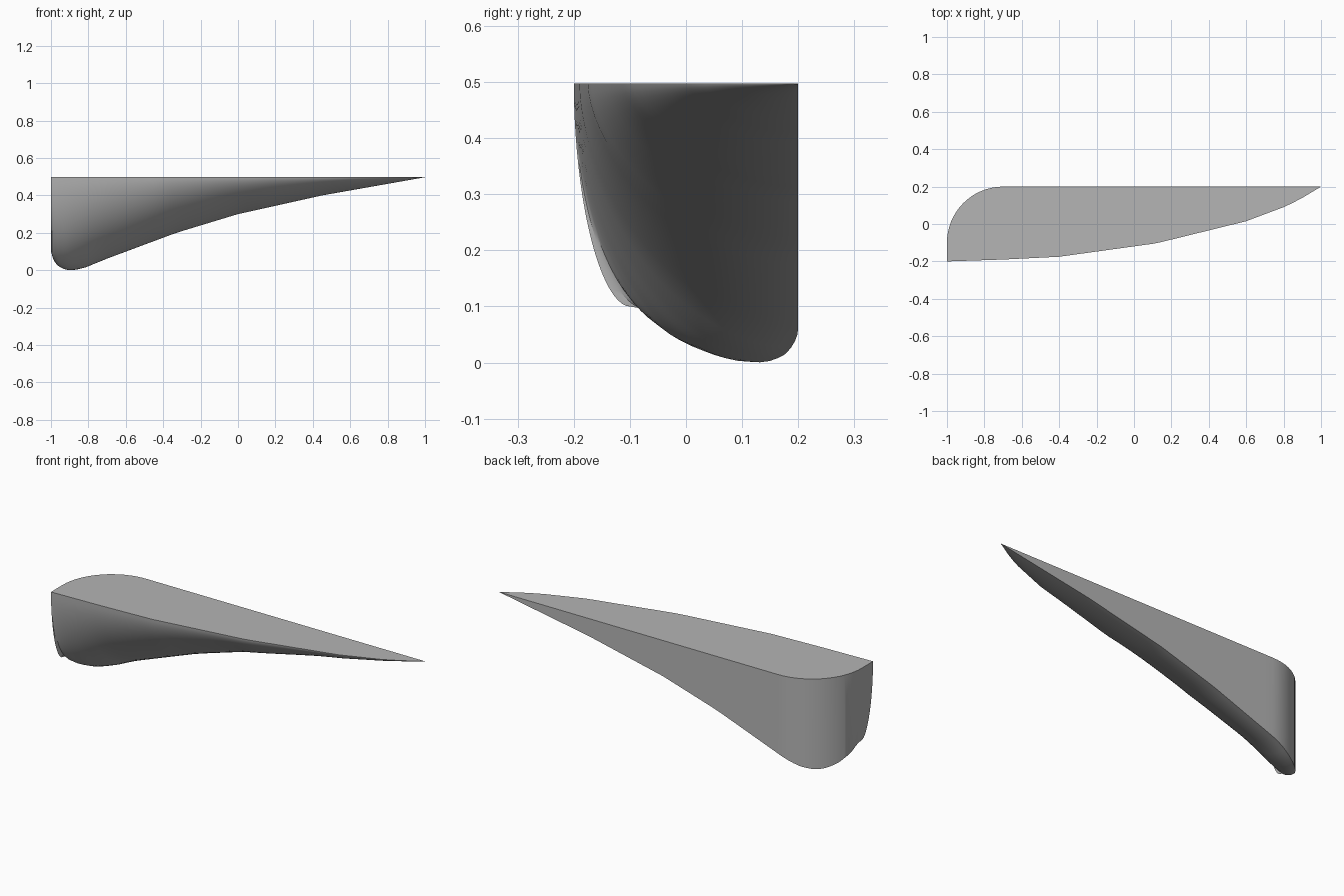
import bpy
import bmesh
from math import cos, sin, pi, sqrt, radians

if "Cube" in bpy.data.objects:
    bpy.data.objects.remove(bpy.data.objects["Cube"])

TOP = 0.497
RADIUS = 0.3        # rounded rear corner
CORNER = -0.7       # where the straight back wall begins
ROWS = 20

# Front rim seen in plan (x, y) and keel line of the back wall (x, z)
FRONT_RIM = [(-1, -0.2), (-0.7, -0.19), (-0.4, -0.175), (0.12, -0.103),
             (0.6, 0.015), (0.8, 0.09), (0.88, 0.128), (1, 0.2)]
KEEL = [(-1, 0.1), (-0.985, 0.05), (-0.96, 0.02), (-0.92, 0.002), (-0.88, 0),
        (-0.82, 0.013), (-0.7, 0.062), (-0.33, 0.2), (0, 0.3),
        (0.45, 0.4), (1, TOP)]


def lookup(points, x):
    for (x0, v0), (x1, v1) in zip(points, points[1:]):
        if x <= x1:
            return v0 + (v1 - v0) * (x - x0) / (x1 - x0)
    return points[-1][1]


def back_y(x):
    if x >= CORNER:
        return 0.2
    return 0.2 - RADIUS + sqrt(max(0, RADIUS ** 2 - (x - CORNER) ** 2))


# Stations along the length, denser around the rounded corner
stations = [CORNER - RADIUS * cos(pi / 2 * i / 16) for i in range(16)]
stations += [CORNER + (0.999 - CORNER) * i / 34 for i in range(35)]

bm = bmesh.new()
sections = []
for x in stations:
    yf, yb, zb = lookup(FRONT_RIM, x), back_y(x), lookup(KEEL, x)
    power = 1.9 - 0.3 * min(1, (x + 1) / 0.9)   # fullness of the belly
    ring = []
    for j in range(ROWS + 1):
        a = pi / 2 * j / ROWS
        y = yb - (yb - yf) * max(0, cos(a)) ** (2 / power)
        z = TOP - (TOP - zb) * sin(a) ** (2 / power)
        ring.append(bm.verts.new((x, y, z)))
    ring.append(bm.verts.new((x, yb, TOP)))
    sections.append(ring)

# Curved belly, back wall and flat top between neighbouring sections
for a, b in zip(sections, sections[1:]):
    n = len(a)
    for j in range(n):
        k = (j + 1) % n
        bm.faces.new((a[j], a[k], b[k], b[j]))

# Blunt end and pointed tip
bm.faces.new(sections[0])
tip = bm.verts.new((1, 0.2, TOP))
last = sections[-1]
for j in range(len(last)):
    bm.faces.new((last[j], last[(j + 1) % len(last)], tip))

bmesh.ops.remove_doubles(bm, verts=bm.verts, dist=0.0002)
bmesh.ops.recalc_face_normals(bm, faces=bm.faces)

mesh = bpy.data.meshes.new("curved_wedge")
bm.to_mesh(mesh)
bm.free()
wedge = bpy.data.objects.new("curved_wedge", mesh)
bpy.context.collection.objects.link(wedge)

# Plain grey finish
grey = bpy.data.materials.new("plain_grey")
grey.use_nodes = True
colour = (0.46, 0.46, 0.46, 1)
grey.diffuse_color = colour
grey.node_tree.nodes["Principled BSDF"].inputs["Base Color"].default_value = colour
mesh.materials.append(grey)

bpy.ops.object.select_all(action="DESELECT")
wedge.select_set(True)
bpy.context.view_layer.objects.active = wedge
bpy.ops.object.shade_smooth_by_angle(angle=radians(30))
